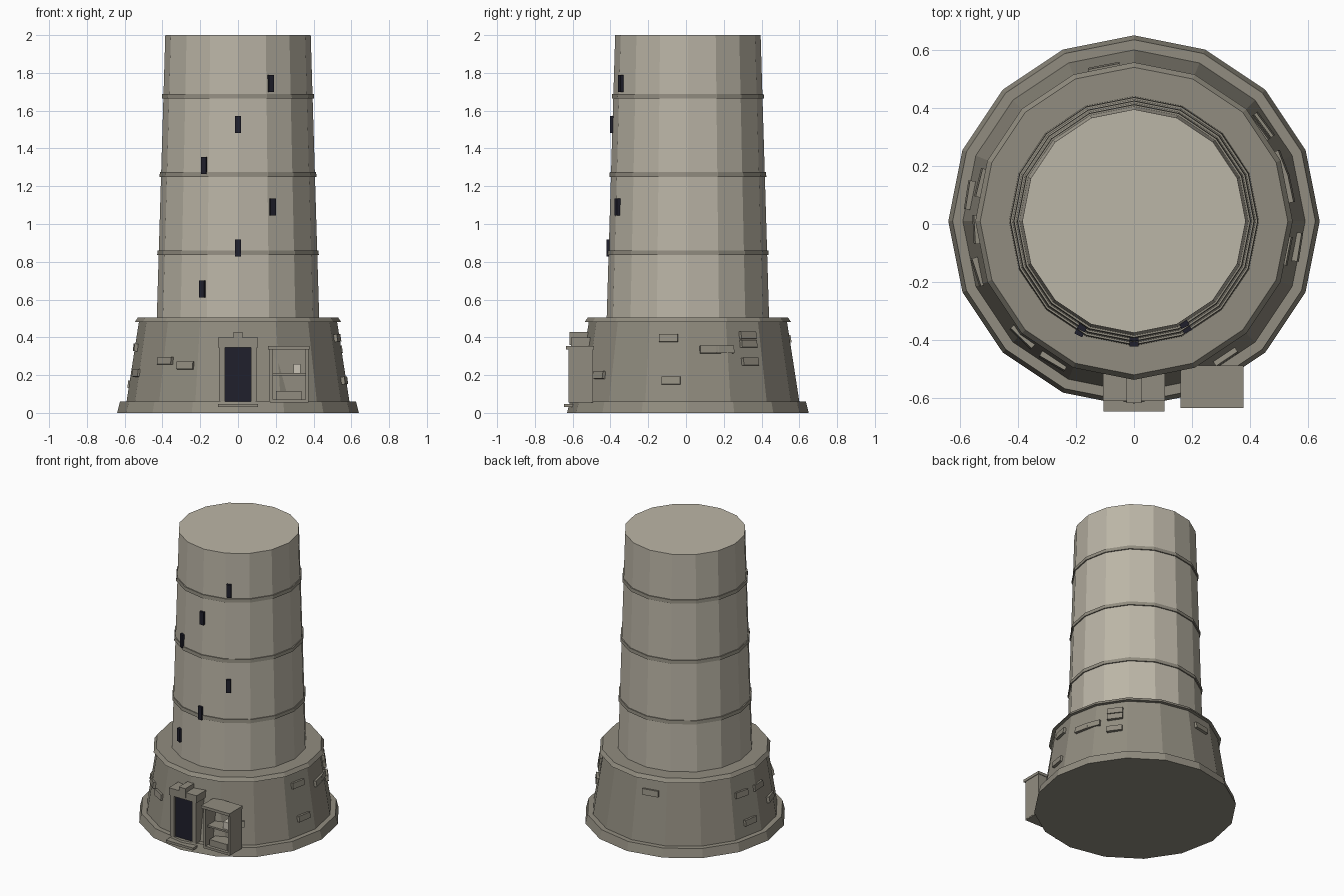
import bpy, bmesh, math
from mathutils import Vector, Matrix, Euler

if "Cube" in bpy.data.objects:
    bpy.data.objects.remove(bpy.data.objects["Cube"])

CY = 0.01      # tower axis sits slightly behind the origin
SIDES = 16


def mat(name, rgb):
    m = bpy.data.materials.new(name)
    m.diffuse_color = (*rgb, 1)
    m.use_nodes = True
    m.node_tree.nodes["Principled BSDF"].inputs["Base Color"].default_value = m.diffuse_color
    return m


SHAFT = mat("pale stone", (0.50, 0.465, 0.385))
BASE = mat("grey stone", (0.285, 0.265, 0.215))
DARK = mat("dark opening", (0.014, 0.014, 0.025))
PALE = mat("pale parcel", (0.58, 0.54, 0.46))


def add(name, bm, m):
    bmesh.ops.recalc_face_normals(bm, faces=bm.faces)
    me = bpy.data.meshes.new(name)
    bm.to_mesh(me)
    bm.free()
    me.materials.append(m)
    ob = bpy.data.objects.new(name, me)
    bpy.context.collection.objects.link(ob)
    return ob


def drum(name, r0, r1, z0, z1, m):
    """Tapered sixteen-sided drum."""
    bm = bmesh.new()
    bmesh.ops.create_cone(bm, cap_ends=True, segments=SIDES, radius1=r0, radius2=r1,
                          depth=z1 - z0, matrix=Matrix.Translation((0, CY, (z0 + z1) / 2)))
    return add(name, bm, m)


def box(name, x0, x1, y0, y1, z0, z1, m):
    bm = bmesh.new()
    c = Matrix.Translation(((x0 + x1) / 2, (y0 + y1) / 2, (z0 + z1) / 2))
    bmesh.ops.create_cube(bm, size=1, matrix=c @ Matrix.Diagonal((x1 - x0, y1 - y0, z1 - z0, 1)))
    return add(name, bm, m)


def wall_block(name, deg, r, z, w, h, d, tilt, m):
    """Block set on the round wall, facing outward."""
    a = math.radians(deg)
    rot = Euler((0, -math.radians(tilt), a)).to_matrix().to_4x4()
    pos = Matrix.Translation((r * math.cos(a), CY + r * math.sin(a), z))
    bm = bmesh.new()
    bmesh.ops.create_cube(bm, size=1, matrix=pos @ rot @ Matrix.Diagonal((d, w, h, 1)))
    return add(name, bm, m)


def shaft_r(z):
    return 0.43 - 0.045 * (z - 0.5) / 1.5


def base_r(z):
    return 0.59 - 0.065 * (z - 0.06) / 0.42


# Main tower masses
drum("plinth", 0.64, 0.625, 0, 0.06, BASE)
drum("lower_wall", base_r(0.06), base_r(0.48), 0.06, 0.48, BASE)
drum("cornice", 0.547, 0.53, 0.48, 0.505, BASE)
drum("shaft", shaft_r(0.5), shaft_r(2), 0.5, 2, SHAFT)

# String courses round the shaft
for i, z in enumerate((0.835, 1.25, 1.665)):
    drum(f"band_{i}", shaft_r(z) + 0.008, shaft_r(z) + 0.006, z, z + 0.024, BASE)

# Spiral of slit windows
for i in range(6):
    z = 0.655 + 0.218 * i
    wall_block(f"slit_window_{i}", -90 + 26 * (i % 3 - 1), shaft_r(z) - 0.007, z,
               0.03, 0.09, 0.04, 0, DARK)

# Raised stones on the lower wall: angle, height, width
stones = [(-134, 0.275, 0.10), (-120, 0.25, 0.10), (-56, 0.20, 0.09), (-11, 0.395, 0.10),
          (-9, 0.17, 0.10), (12, 0.335, 0.10), (21, 0.335, 0.10), (36.5, 0.41, 0.10),
          (36.5, 0.365, 0.10), (36.5, 0.27, 0.10), (101, 0.39, 0.11), (166, 0.345, 0.10),
          (183, 0.345, 0.10), (171, 0.15, 0.10), (198, 0.21, 0.10)]
for i, (deg, z, w) in enumerate(stones):
    wall_block(f"raised_stone_{i}", deg, base_r(z) - 0.01, z, w, 0.04, 0.034, 8, BASE)

# Doorway
box("door", -0.07, 0.07, -0.59, -0.50, 0.06, 0.35, DARK)
for s, n in ((-1, "left"), (1, "right")):
    a, b = sorted((s * 0.07, s * 0.1))
    box(f"door_jamb_{n}", a, b, -0.605, -0.48, 0.06, 0.35, BASE)
box("door_lintel", -0.107, 0.107, -0.61, -0.48, 0.347, 0.398, BASE)
box("keystone", -0.025, 0.025, -0.617, -0.48, 0.36, 0.428, BASE)
box("door_step", -0.105, 0.105, -0.646, -0.55, 0.03, 0.047, BASE)

# Open cabinet beside the door
box("cabinet_back", 0.17, 0.372, -0.505, -0.492, 0.06, 0.34, BASE)
box("cabinet_side_left", 0.168, 0.185, -0.622, -0.492, 0.06, 0.34, BASE)
box("cabinet_side_right", 0.357, 0.374, -0.622, -0.492, 0.06, 0.34, BASE)
box("cabinet_floor", 0.17, 0.372, -0.622, -0.492, 0.055, 0.072, BASE)
box("cabinet_shelf", 0.185, 0.357, -0.60, -0.492, 0.198, 0.21, BASE)
box("cabinet_roof", 0.16, 0.378, -0.634, -0.488, 0.335, 0.354, BASE)
box("cabinet_crate", 0.20, 0.335, -0.60, -0.51, 0.072, 0.115, BASE)
box("cabinet_parcel", 0.295, 0.332, -0.585, -0.53, 0.21, 0.26, PALE)
